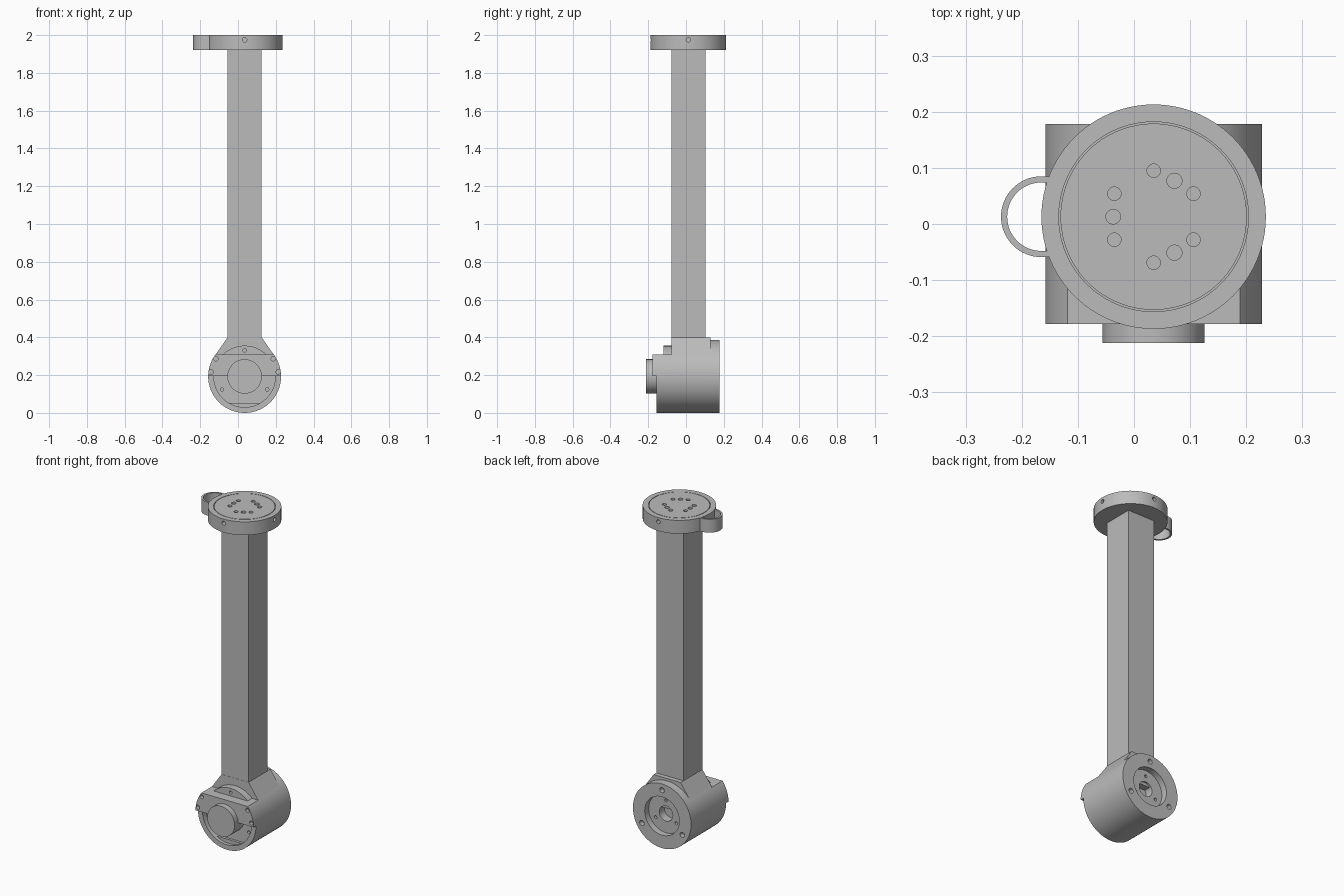
import bpy, bmesh, math
from mathutils import Matrix, Vector

if "Cube" in bpy.data.objects:
    bpy.data.objects.remove(bpy.data.objects["Cube"])

CX, CY, HZ = 0.035, 0.013, 0.193      # column axis and hub axis height
gray = bpy.data.materials.new("light gray")
gray.diffuse_color = (0.5, 0.5, 0.5, 1)
gray.use_nodes = True
gray.node_tree.nodes["Principled BSDF"].inputs["Base Color"].default_value = gray.diffuse_color


def finish(name, bm):
    bmesh.ops.recalc_face_normals(bm, faces=bm.faces)
    me = bpy.data.meshes.new(name)
    bm.to_mesh(me)
    bm.free()
    me.materials.append(gray)
    ob = bpy.data.objects.new(name, me)
    bpy.context.collection.objects.link(ob)
    return ob


def rod(name, a, b, r, seg=24):
    """Solid cylinder from point a to point b."""
    a, b = Vector(a), Vector(b)
    d = b - a
    m = Matrix.Translation((a + b) / 2) @ d.to_track_quat('Z', 'Y').to_matrix().to_4x4()
    bm = bmesh.new()
    bmesh.ops.create_cone(bm, cap_ends=True, segments=seg, radius1=r, radius2=r,
                          depth=d.length, matrix=m)
    return finish(name, bm)


def rod_y(name, x, z, y0, y1, r, seg=24):
    return rod(name, (x, y0, z), (x, y1, z), r, seg)


def box(name, x0, x1, y0, y1, z0, z1):
    bm = bmesh.new()
    m = Matrix.Translation(((x0 + x1) / 2, (y0 + y1) / 2, (z0 + z1) / 2)) @ \
        Matrix.Diagonal((x1 - x0, y1 - y0, z1 - z0, 1))
    bmesh.ops.create_cube(bm, size=1, matrix=m)
    return finish(name, bm)


def prism(name, pts, axis, lo, hi):
    """Extrude a 2D profile along y (points are x,z) or z (points are x,y)."""
    bm = bmesh.new()
    place = (lambda p: (p[0], lo, p[1])) if axis == 'y' else (lambda p: (p[0], p[1], lo))
    face = bm.faces.new([bm.verts.new(place(p)) for p in pts])
    res = bmesh.ops.extrude_face_region(bm, geom=[face])
    step = Vector((0, hi - lo, 0)) if axis == 'y' else Vector((0, 0, hi - lo))
    bmesh.ops.translate(bm, vec=step, verts=[v for v in res['geom'] if isinstance(v, bmesh.types.BMVert)])
    return finish(name, bm)


def combine(ob, others, op='DIFFERENCE'):
    bpy.context.view_layer.objects.active = ob
    for c in others:
        mod = ob.modifiers.new("cut", 'BOOLEAN')
        mod.operation, mod.solver, mod.object = op, 'EXACT', c
        bpy.ops.object.modifier_apply(modifier=mod.name)
        bpy.data.objects.remove(c)


def smooth(ob):
    bpy.ops.object.select_all(action='DESELECT')
    ob.select_set(True)
    bpy.context.view_layer.objects.active = ob
    bpy.ops.object.shade_smooth_by_angle(angle=math.radians(30))


def polar(r, deg):
    a = math.radians(deg)
    return CX + r * math.cos(a), HZ + r * math.sin(a)


# Hub: horizontal drum, notched at the front top, recessed front and back
hub = rod_y("joint_hub", CX, HZ, -0.178, 0.178, 0.193, 96)
front_pocket = rod_y("pocket", CX, HZ, -0.3, -0.12, 0.163, 96)
combine(front_pocket, [box("keep", -1, 1, -1, 1, 0.195, 1)])
cuts = [box("top_notch", -1, 1, -1, -0.075, 0.31, 1),
        box("front_step", -1, 1, -1, -0.155, -1, 0.195),
        front_pocket,
        rod_y("back_recess", CX, HZ, 0.14, 0.3, 0.115, 64),
        rod_y("back_bore", CX, HZ, 0.09, 0.3, 0.045, 40)]
for a in (90, 210, 330):
    x, z = polar(0.155, a)
    cuts.append(rod_y("back_screw", x, z, 0.15, 0.3, 0.015))
    x, z = polar(0.08, a)
    cuts.append(rod_y("recess_screw", x, z, 0.11, 0.3, 0.009))
for s in (-1, 1):                       # bracket bolts, mirrored
    for dx, z in ((0.152, 0.287), (0.178, 0.217)):
        cuts.append(rod_y("bracket_bolt", CX + s * dx, z, -0.3, -0.155, 0.012))
for a in (210, 330):
    x, z = polar(0.138, a)
    cuts.append(rod_y("disc_screw", x, z, -0.3, -0.10, 0.009))
combine(hub, cuts)
smooth(hub)

# Inner disc seen above the bracket
disc = rod_y("inner_disc", CX, HZ, -0.12, -0.05, 0.163, 96)
x, z = polar(0.138, 90)
combine(disc, [box("lower", -1, 1, -1, 1, -1, 0.3),
               rod_y("screw", x, z, -0.3, -0.10, 0.009)])
smooth(disc)

# Small filler below the chord in the front pocket
chord = rod_y("pocket_lip", CX, HZ, -0.135, -0.11, 0.164, 96)
combine(chord, [box("upper", -1, 1, -1, 1, 0.053, 1)])
smooth(chord)

# Shaft boss at the front
smooth(rod_y("shaft_boss", CX, HZ, -0.212, -0.11, 0.091, 64))

# Tapered neck from hub to column
prism("neck", [(CX - 0.09, 0.4), (CX + 0.09, 0.4), (CX + 0.153, 0.31), (CX + 0.13, 0.22),
               (CX - 0.13, 0.22), (CX - 0.153, 0.31)], 'y', -0.078, 0.13)

# Square column
box("column", CX - 0.09, CX + 0.09, CY - 0.09, CY + 0.09, 0.39, 1.93)

# Top flange with groove, bolt pattern and rim screws
flange = rod("top_flange", (CX, CY, 1.92), (CX, CY, 2.0), 0.2, 96)
groove = rod("groove", (CX, CY, 1.994), (CX, CY, 2.1), 0.169, 96)
combine(groove, [rod("core", (CX, CY, 1.9), (CX, CY, 2.2), 0.166, 96)])
cuts = [groove]
holes = [(-0.037, 0, 0.013)]
for s in (-1, 1):
    holes += [(0.035, s * 0.082, 0.012), (0.072, s * 0.064, 0.0135),
              (0.106, s * 0.041, 0.012), (-0.035, s * 0.041, 0.012)]
for x, dy, r in holes:
    cuts.append(rod("hole", (x, CY + dy, 1.97), (x, CY + dy, 2.1), r))
for dx, dy in ((0, -1), (1, 0), (0, 1)):
    cuts.append(rod("rim_screw", (CX + dx * 0.17, CY + dy * 0.17, 1.975),
                    (CX + dx * 0.3, CY + dy * 0.3, 1.975), 0.012))
combine(flange, cuts)
smooth(flange)

# Cable loop on the side of the flange
arc = [math.radians(90 + 180 * i / 32) for i in range(33)]
pts = [(-0.152, CY + 0.072)] + [(-0.165 + 0.072 * math.cos(a), CY + 0.072 * math.sin(a)) for a in arc]
pts += [(-0.152, CY - 0.072), (-0.152, CY - 0.061)]
pts += [(-0.165 + 0.061 * math.cos(a), CY + 0.061 * math.sin(a)) for a in reversed(arc)]
pts += [(-0.152, CY + 0.061)]
smooth(prism("cable_loop", pts, 'z', 1.92, 2.0))
